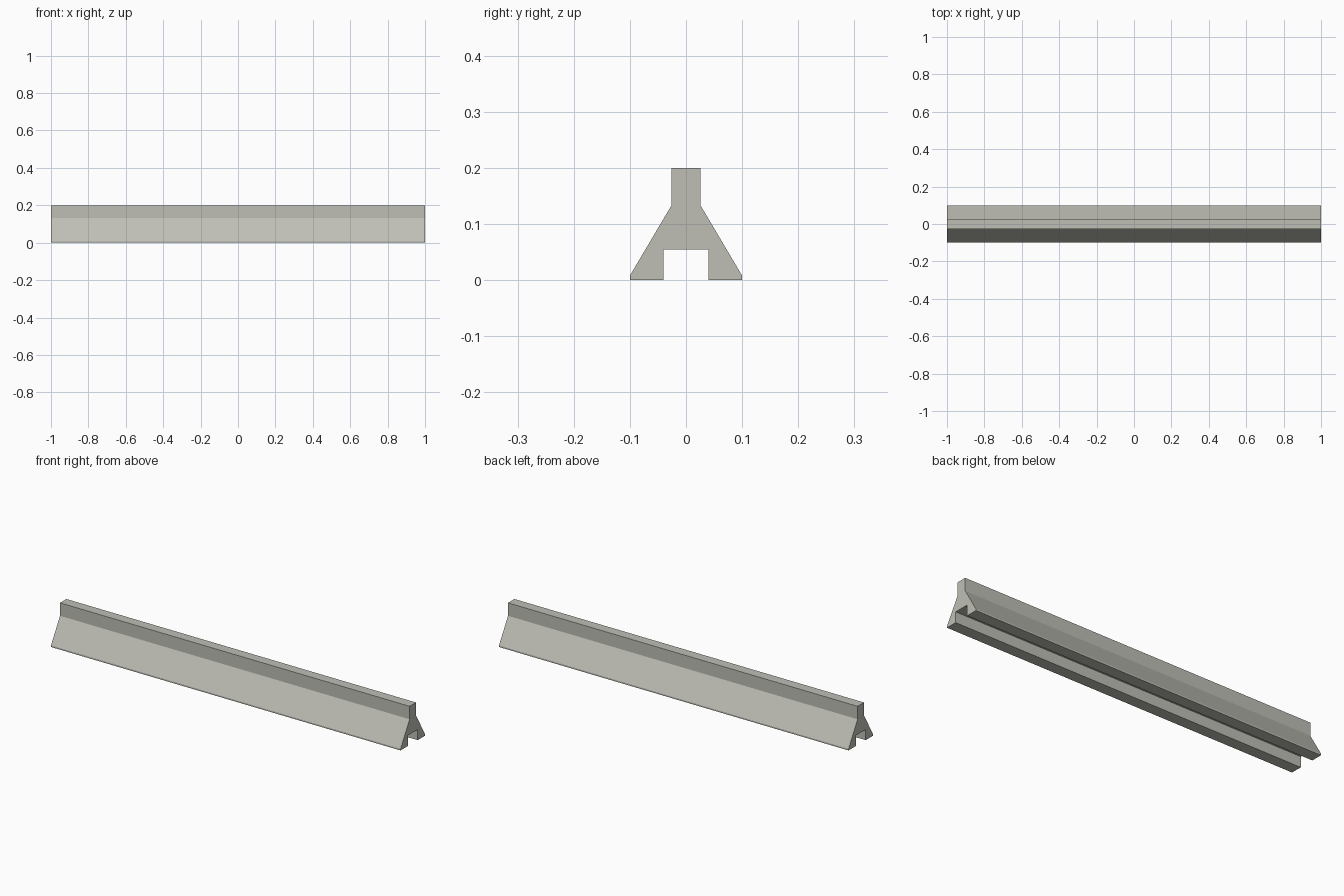
import bpy
import bmesh

cube = bpy.data.objects.get("Cube")
if cube:
    bpy.data.objects.remove(cube, do_unlink=True)

LENGTH = 2.0

# Concrete colour
concrete = bpy.data.materials.new("concrete_grey")
concrete.use_nodes = True
colour = (0.52, 0.52, 0.47, 1.0)
concrete.diffuse_color = colour
concrete.node_tree.nodes["Principled BSDF"].inputs["Base Color"].default_value = colour

# Half cross-section (y, z): channel roof, inner foot, outer foot, slope, neck, top
half = [(0.04, 0.055), (0.04, 0.0), (0.1, 0.0),
        (0.1, 0.008), (0.026, 0.133), (0.026, 0.2)]
profile = half + [(-y, z) for y, z in reversed(half)]

# Barrier: mirrored profile extruded along its length
bm = bmesh.new()
end = bm.faces.new([bm.verts.new((-LENGTH / 2, y, z)) for y, z in profile])
result = bmesh.ops.extrude_face_region(bm, geom=[end], use_keep_orig=True)
far_verts = [v for v in result["geom"] if isinstance(v, bmesh.types.BMVert)]
bmesh.ops.translate(bm, verts=far_verts, vec=(LENGTH, 0, 0))
bmesh.ops.recalc_face_normals(bm, faces=bm.faces)

mesh = bpy.data.meshes.new("road_barrier")
bm.to_mesh(mesh)
bm.free()
mesh.materials.append(concrete)
barrier = bpy.data.objects.new("road_barrier", mesh)
bpy.context.collection.objects.link(barrier)
